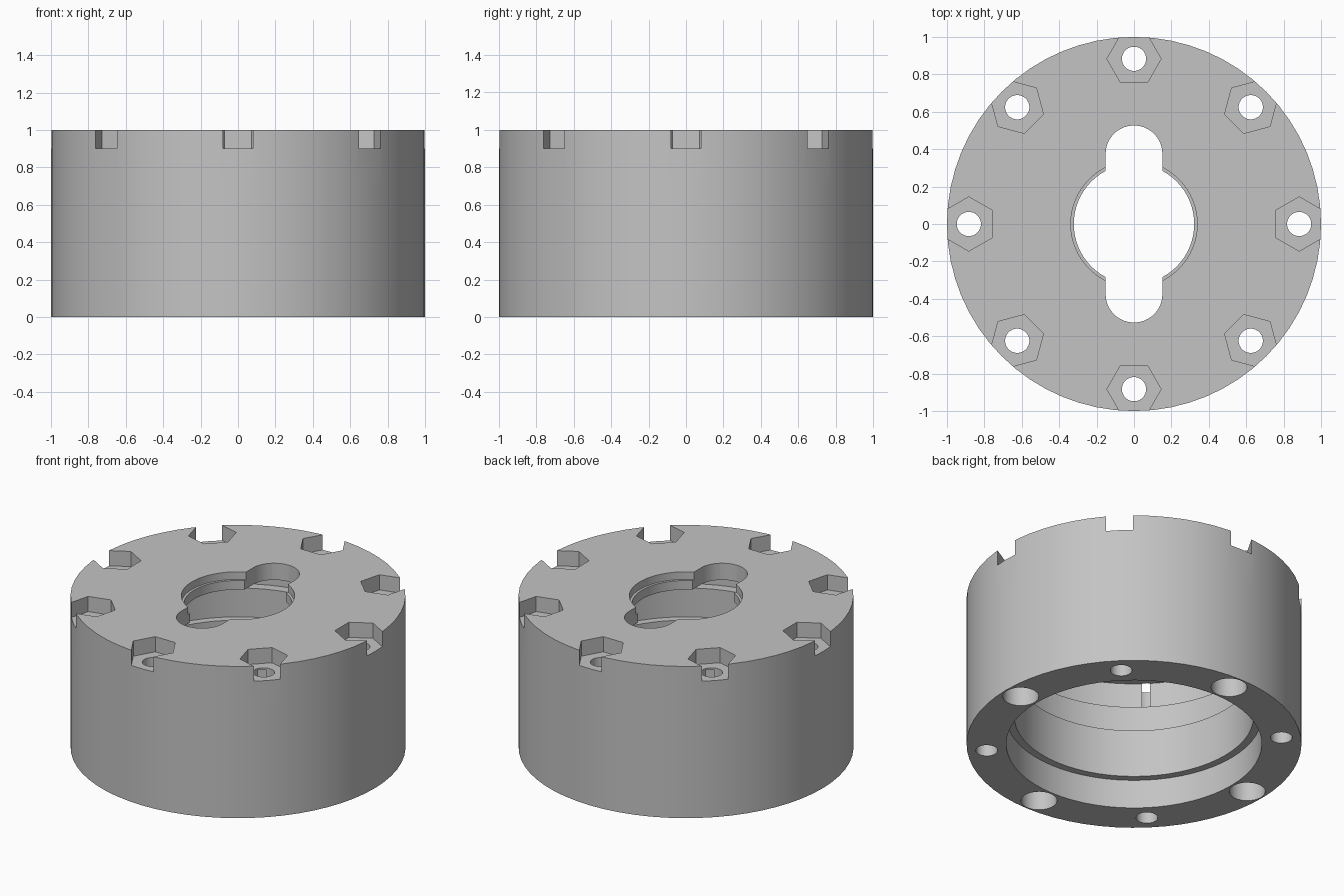
import bpy
import bmesh
from math import cos, sin, pi, radians
from mathutils import Matrix, Vector

cube = bpy.data.objects.get("Cube")
if cube:
    bpy.data.objects.remove(cube, do_unlink=True)

SEAM = 0.695      # joint between body and cap
BOLT_R = 0.883    # bolt circle radius
HOLE_R = 0.065

grey = bpy.data.materials.new("plain_grey")
grey.use_nodes = True
colour = (0.55, 0.55, 0.55, 1)
grey.diffuse_color = colour
grey.node_tree.nodes["Principled BSDF"].inputs["Base Color"].default_value = colour


def make_object(name, bm):
    bmesh.ops.recalc_face_normals(bm, faces=bm.faces)
    mesh = bpy.data.meshes.new(name)
    bm.to_mesh(mesh)
    bm.free()
    mesh.materials.append(grey)
    obj = bpy.data.objects.new(name, mesh)
    bpy.context.collection.objects.link(obj)
    return obj


def lathe(name, profile, steps=64):
    """Turn a closed (radius, height) profile about z."""
    bm = bmesh.new()
    rings = []
    for i in range(steps):
        a = 2 * pi * i / steps
        rings.append([bm.verts.new((r * cos(a), r * sin(a), z)) for r, z in profile])
    n = len(profile)
    for i in range(steps):
        a, b = rings[i], rings[(i + 1) % steps]
        for j in range(n):
            k = (j + 1) % n
            bm.faces.new((a[j], b[j], b[k], a[k]))
    return make_object(name, bm)


def circle(radius, sides):
    return [(radius * cos(2 * pi * (i + 0.5) / sides),
             radius * sin(2 * pi * (i + 0.5) / sides)) for i in range(sides)]


def prisms(name, outline, z0, z1, angles, offset):
    """Upright prisms with the same outline, set round the axis."""
    bm = bmesh.new()
    for angle in angles:
        turn = Matrix.Rotation(radians(angle), 4, 'Z')
        low, high = [[bm.verts.new(turn @ Vector((x + offset, y, z))) for x, y in outline]
                     for z in (z0, z1)]
        bm.faces.new(low)
        bm.faces.new(high)
        for i in range(len(outline)):
            k = (i + 1) % len(outline)
            bm.faces.new((low[i], low[k], high[k], high[i]))
    obj = make_object(name, bm)
    obj.hide_render = True
    return obj


def cut(target, cutter):
    mod = target.modifiers.new("cut", 'BOOLEAN')
    mod.operation = 'DIFFERENCE'
    mod.solver = 'EXACT'
    mod.object = cutter
    bpy.context.view_layer.objects.active = target
    bpy.ops.object.modifier_apply(modifier=mod.name)


# Body: thick ring with a recess at each end of the bore
body = lathe("body_ring", [(1, 0), (1, SEAM), (0.763, SEAM), (0.763, 0.505),
                           (0.715, 0.505), (0.715, 0.19), (0.763, 0.19), (0.763, 0)])

# Cap: hollow lid with a stepped central opening
cap = lathe("top_cap", [(1, SEAM), (1, 1), (0.338, 1), (0.338, 0.95), (0.322, 0.95),
                        (0.322, 0.89), (0.824, 0.89), (0.824, SEAM)])

# Cutters for bolts, screw heads, nuts and the key slot
every = range(0, 360, 45)
holes = prisms("bolt_hole_cutter", circle(HOLE_R, 24), -0.1, 1.1, every, BOLT_R)
heads = prisms("screw_head_cutter", circle(0.108, 24), -0.1, 0.2, range(0, 360, 90), BOLT_R)
nuts = prisms("nut_pocket_cutter", circle(0.145, 6), 0.9, 1.1, every, BOLT_R)
half = [(0.375 + 0.152 * cos(a), 0.152 * sin(a))
        for a in [radians(t) for t in range(-90, 91, 10)]]
slot = prisms("key_slot_cutter", half + [(-x, -y) for x, y in half], 0.8, 1.1, [90], 0)

for cutter in (holes, heads):
    cut(body, cutter)
for cutter in (holes, nuts, slot):
    cut(cap, cutter)
for cutter in (holes, heads, nuts, slot):
    bpy.data.objects.remove(cutter, do_unlink=True)

# Smooth round walls, crisp edges
bpy.ops.object.select_all(action='DESELECT')
for obj in (body, cap):
    obj.select_set(True)
bpy.context.view_layer.objects.active = body
bpy.ops.object.shade_smooth_by_angle(angle=radians(30))
